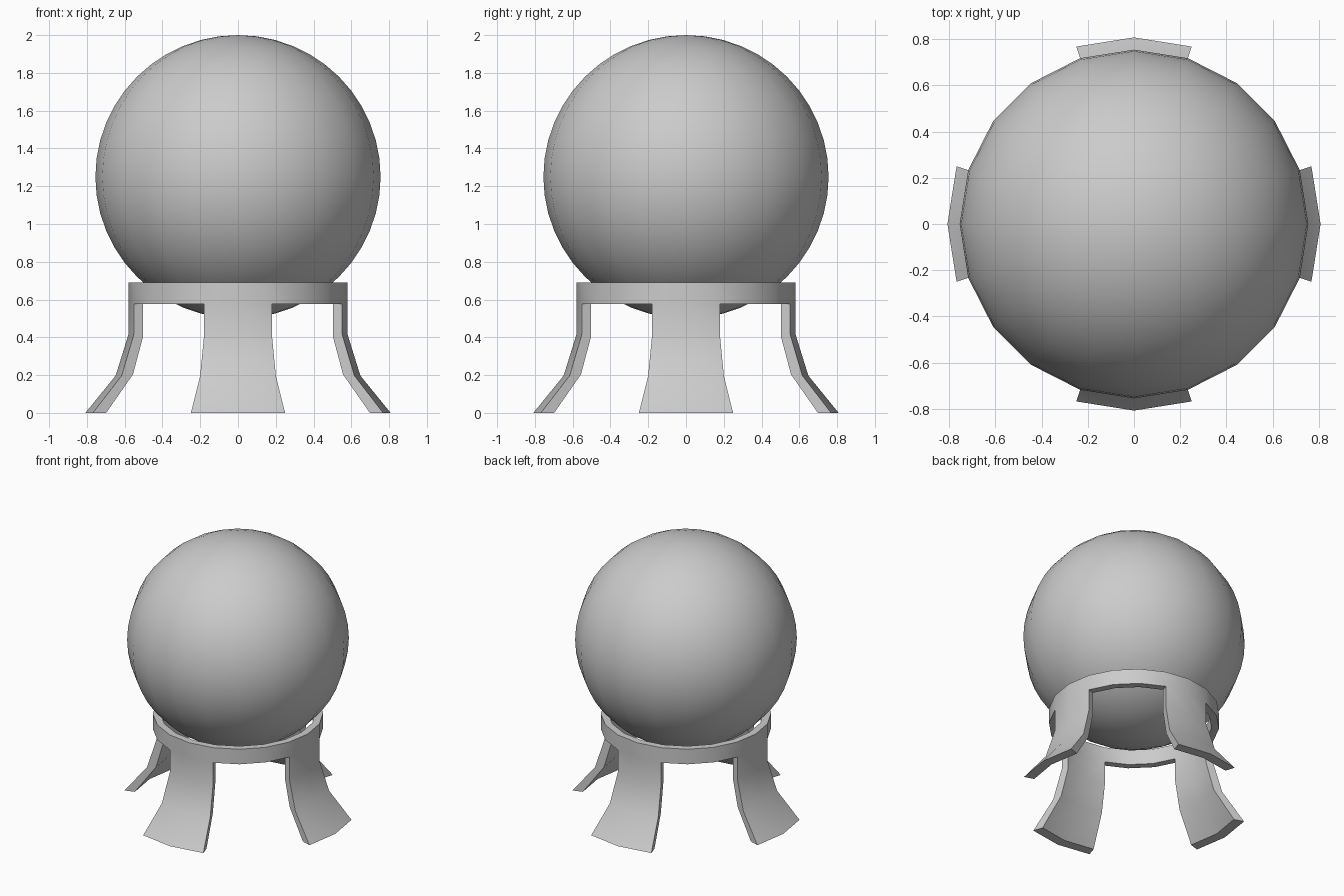
import bpy, bmesh
from math import cos, sin, tau

if "Cube" in bpy.data.objects:
    bpy.data.objects.remove(bpy.data.objects["Cube"])

SEG = 20
# stand profile, top to bottom: (outer radius, outer z, inner radius, inner z)
PROFILE = [(0.58, 0.69, 0.529, 0.69),
           (0.58, 0.577, 0.529, 0.577),
           (0.58, 0.415, 0.529, 0.402),
           (0.648, 0.197, 0.585, 0.203),
           (0.808, 0.0, 0.734, 0.0)]


def smooth(obj):
    bpy.context.view_layer.objects.active = obj
    obj.select_set(True)
    bpy.ops.object.shade_smooth_by_angle(angle=0.55)
    obj.select_set(False)


# ball
bpy.ops.mesh.primitive_uv_sphere_add(segments=SEG, ring_count=24, radius=0.755,
                                     location=(0, 0, 1.25))
ball = bpy.context.object
ball.name = "ball"
ball.scale.z = 0.75 / 0.755
smooth(ball)

# stand: full ring on the first level, two-segment legs on the levels below
bm = bmesh.new()
cache = {}


def vert(i, k, inner):
    key = (i % SEG, k, inner)
    if key not in cache:
        r, z = PROFILE[k][2:] if inner else PROFILE[k][:2]
        a = tau * i / SEG
        cache[key] = bm.verts.new((r * cos(a), r * sin(a), z))
    return cache[key]


def filled(i, k):
    return k == 0 or (0 < k < len(PROFILE) - 1 and i % 5 in (0, 4))


def face(*keys):
    bm.faces.new([vert(*key) for key in keys])


for i in range(SEG):
    j = i + 1
    for k in range(len(PROFILE) - 1):
        if not filled(i, k):
            continue
        m = k + 1
        face((i, k, 0), (i, m, 0), (j, m, 0), (j, k, 0))
        face((i, k, 1), (j, k, 1), (j, m, 1), (i, m, 1))
        if k == 0:
            face((i, k, 0), (j, k, 0), (j, k, 1), (i, k, 1))
        if not filled(i, m):
            face((i, m, 0), (i, m, 1), (j, m, 1), (j, m, 0))
        if not filled(i - 1, k):
            face((i, k, 0), (i, k, 1), (i, m, 1), (i, m, 0))
        if not filled(j, k):
            face((j, k, 0), (j, m, 0), (j, m, 1), (j, k, 1))

bmesh.ops.recalc_face_normals(bm, faces=bm.faces)
mesh = bpy.data.meshes.new("stand")
bm.to_mesh(mesh)
bm.free()
stand = bpy.data.objects.new("stand", mesh)
bpy.context.collection.objects.link(stand)
bpy.ops.object.select_all(action='DESELECT')
smooth(stand)
